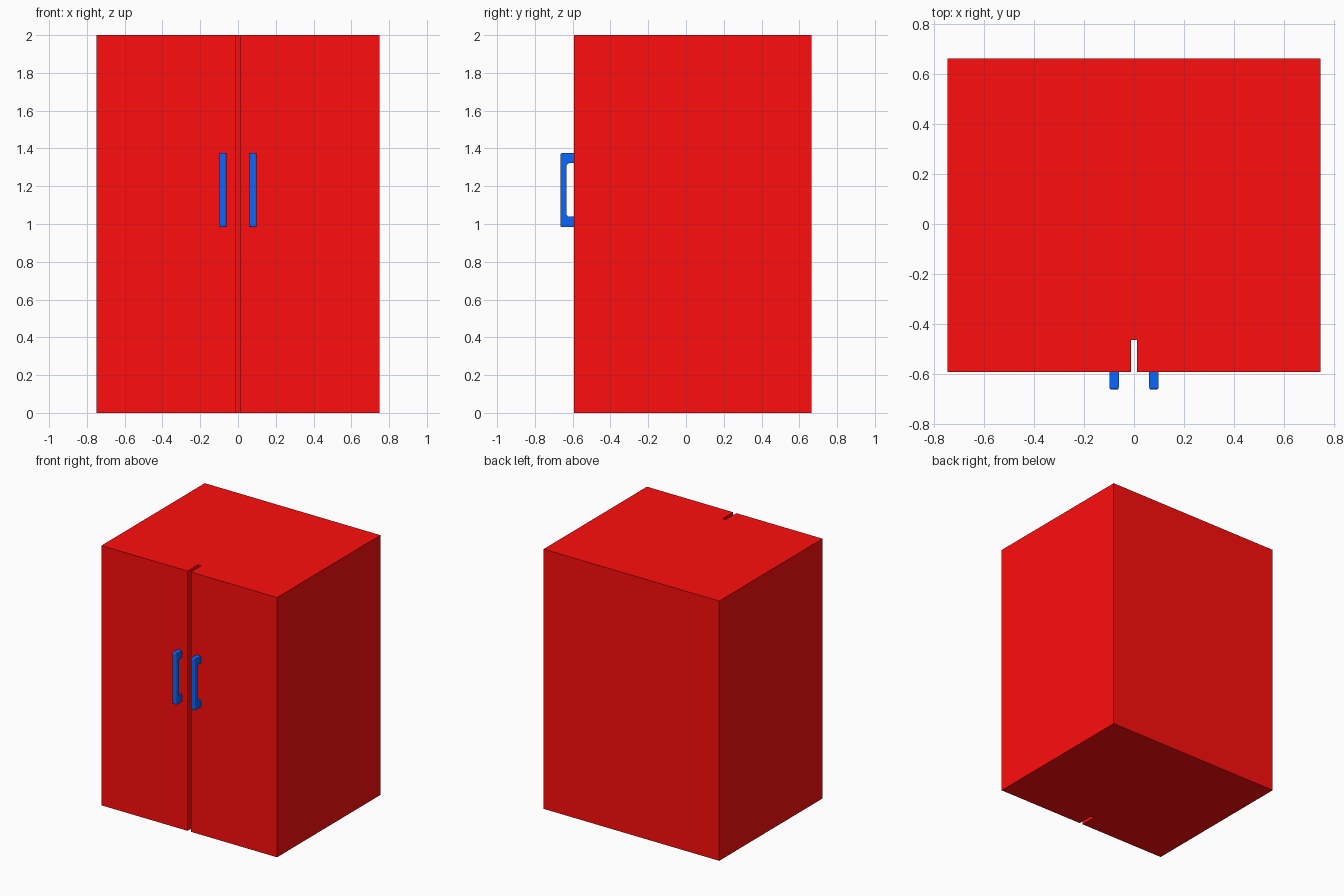
import bpy
import math

if "Cube" in bpy.data.objects:
    bpy.data.objects.remove(bpy.data.objects["Cube"])


def material(name, color):
    m = bpy.data.materials.new(name)
    m.diffuse_color = color
    m.use_nodes = True
    m.node_tree.nodes["Principled BSDF"].inputs["Base Color"].default_value = m.diffuse_color
    return m


def prism(name, points, place, lo, hi, mat):
    """Extrude a 2D profile between lo and hi; place maps (u, v, w) to xyz."""
    n = len(points)
    verts = [place(u, v, w) for w in (lo, hi) for u, v in points]
    faces = [tuple(range(n))[::-1], tuple(range(n, 2 * n))]
    faces += [(i, (i + 1) % n, n + (i + 1) % n, n + i) for i in range(n)]
    me = bpy.data.meshes.new(name)
    me.from_pydata(verts, [], faces)
    me.materials.append(mat)
    ob = bpy.data.objects.new(name, me)
    bpy.context.collection.objects.link(ob)
    return ob


red = material("red", (1.0, 0.004, 0.004, 1))
blue = material("blue", (0.003, 0.135, 1.0, 1))

# Cabinet: plan profile with the gap between the two doors
W, FRONT, BACK, GAP, DEPTH = 0.748, -0.593, 0.664, 0.013, -0.465
plan = [(-W, FRONT), (-GAP, FRONT), (-GAP, DEPTH), (GAP, DEPTH),
        (GAP, FRONT), (W, FRONT), (W, BACK), (-W, BACK)]
prism("cabinet_body", plan, lambda u, v, w: (u, v, w), 0, 2, red)

# Handle: C-shaped side profile with rounded inner corners
OUT, IN, ROOT = -0.664, -0.633, FRONT + 0.01
Z0, Z1, ZI0, ZI1, R = 0.983, 1.376, 1.039, 1.322, 0.016


def fillet(y, z, start):
    return [(y + R * math.cos(math.radians(start + 30 * i)),
             z + R * math.sin(math.radians(start + 30 * i))) for i in range(4)]


side = [(ROOT, Z0), (ROOT, ZI0)]
side += fillet(IN + R, ZI0 + R, 180)[::-1]
side += fillet(IN + R, ZI1 - R, 90)[::-1]
side += [(ROOT, ZI1), (ROOT, Z1), (OUT, Z1), (OUT, Z0)]
handles = prism("door_handles", side, lambda u, v, w: (w, u, v), 0.061, 0.098, blue)
# Round only the edges of the outer grip face
me = handles.data
weight = me.attributes.new("bevel_weight_edge", 'FLOAT', 'EDGE')
for e in me.edges:
    if all(me.vertices[v].co.y < OUT + 0.001 for v in e.vertices):
        weight.data[e.index].value = 1.0
bev = handles.modifiers.new("bevel", 'BEVEL')
bev.width = 0.008
bev.segments = 3
bev.limit_method = 'WEIGHT'

# Mirror to the other door
mir = handles.modifiers.new("mirror", 'MIRROR')
mir.use_axis[0] = True
